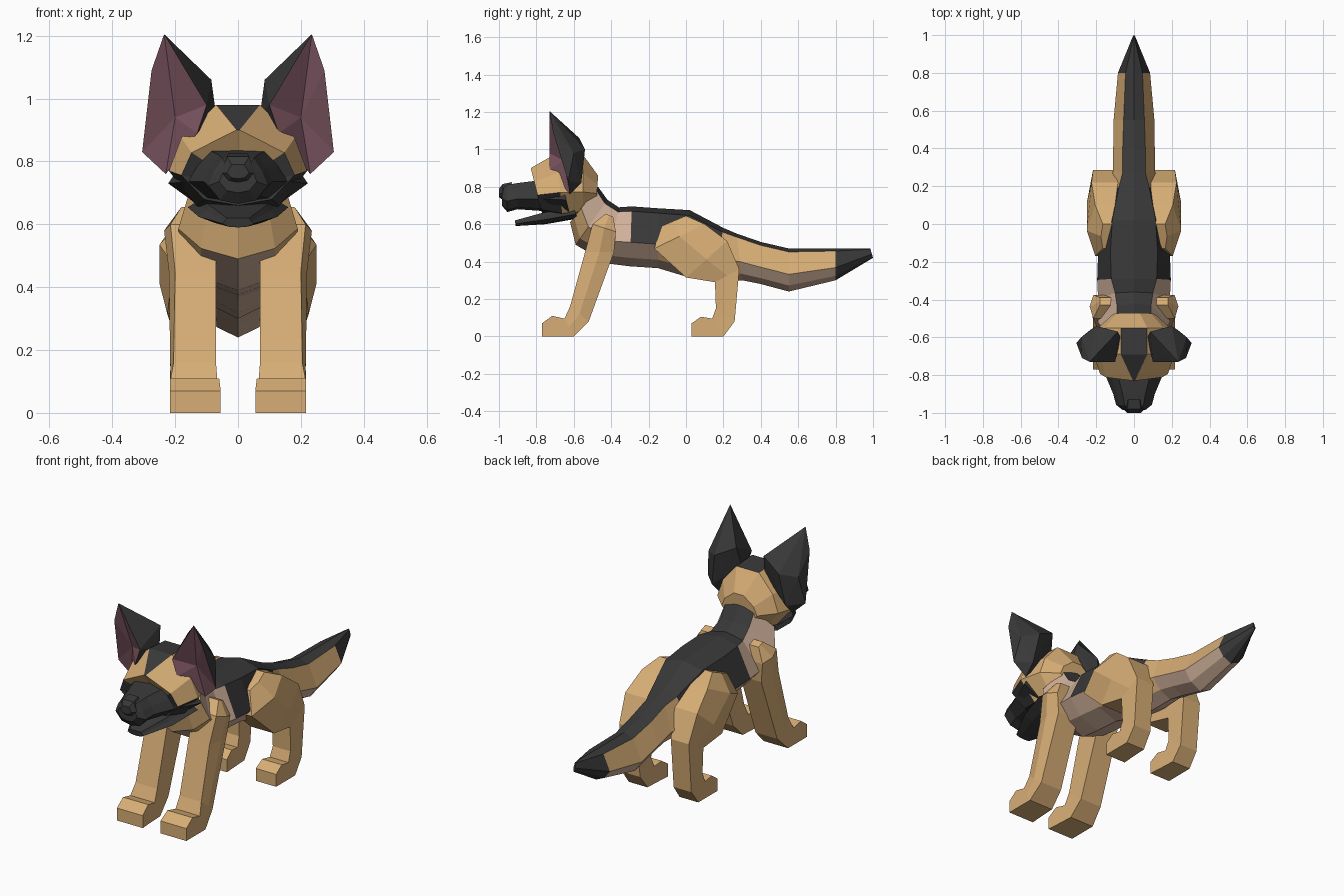
import bpy
import bmesh
from mathutils import Vector

cube = bpy.data.objects.get("Cube")
if cube:
    bpy.data.objects.remove(cube)


def make_material(name, rgb):
    mat = bpy.data.materials.new(name)
    mat.use_nodes = True
    colour = (*rgb, 1)
    mat.diffuse_color = colour
    mat.node_tree.nodes["Principled BSDF"].inputs["Base Color"].default_value = colour
    return mat


TAN, BLACK, CREAM, PINK = range(4)
MATERIALS = [
    make_material("tan fur", (.68, .42, .18)),
    make_material("black fur", (.04, .04, .04)),
    make_material("cream fur", (.62, .43, .32)),
    make_material("inner ear pink", (.21, .095, .125)),
]


def finish(name, bm):
    """Turn a bmesh into a flat shaded object."""
    bmesh.ops.recalc_face_normals(bm, faces=bm.faces[:])
    mesh = bpy.data.meshes.new(name)
    bm.to_mesh(mesh)
    bm.free()
    for mat in MATERIALS:
        mesh.materials.append(mat)
    obj = bpy.data.objects.new(name, mesh)
    bpy.context.collection.objects.link(obj)
    return obj


def loft(name, rings, colour):
    """Skin closed rings; colour(ring, column) gives each face its material."""
    bm = bmesh.new()
    loops = [[bm.verts.new(p) for p in ring] for ring in rings]
    count = len(loops[0])
    for i, (a, b) in enumerate(zip(loops, loops[1:])):
        for j in range(count):
            k = (j + 1) % count
            face = bm.faces.new((a[j], a[k], b[k], b[j]))
            face.material_index = colour(i, min(j, count - 1 - j))
    for i, ring in ((0, loops[0]), (len(loops) - 2, loops[-1])):
        bm.faces.new(ring).material_index = colour(i, count // 2 - 1)
    return finish(name, bm)


def symmetric_ring(station, profile):
    """Ring from a top point, a bottom point, a half width and a top half width."""
    y_top, z_top, y_bot, z_bot, width, top_width = station
    top, bottom = Vector((0, y_top, z_top)), Vector((0, y_bot, z_bot))
    half = [(top_width, profile[0][1])]
    half += [(width * x, depth) for x, depth in profile[1:]]
    left = [top.lerp(bottom, d) + Vector((x, 0, 0)) for x, d in half]
    right = [Vector((-p.x, p.y, p.z)) for p in reversed(left)]
    return [top, *left, bottom, *right]


def symmetric_loft(name, stations, profile, colour):
    return loft(name, [symmetric_ring(s, profile) for s in stations], colour)


BODY_PROFILE = [(1, .08), (1, .6), (.62, .86)]
HEAD_PROFILE = [(1, 0), (.82, .3), (1, .6), (.6, .92)]


# Body and tail: neck to tail tip
def body_colour(ring, column):
    if ring == 10 or column == 0:
        return BLACK
    if column == 1:
        if ring < 3:
            return CREAM
        return BLACK if ring < 6 else TAN
    if ring == 0 or (column == 2 and ring in (1, 4, 5, 6)):
        return TAN
    return CREAM


symmetric_loft("body_and_tail", [
    (-.47, .80, -.62, .61, .16, .09),
    (-.42, .73, -.59, .49, .19, .09),
    (-.36, .69, -.42, .39, .19, .10),
    (-.29, .695, -.30, .375, .195, .12),
    (-.15, .685, -.15, .365, .19, .125),
    (.02, .675, 0, .32, .17, .115),
    (.20, .58, .15, .30, .13, .08),
    (.27, .55, .30, .30, .11, .06),
    (.40, .505, .40, .28, .11, .06),
    (.55, .47, .55, .24, .108, .055),
    (.80, .47, .80, .30, .085, .045),
    (.985, .47, 1, .42, .006, .003),
], BODY_PROFILE, body_colour)


# Head with dark forehead and dark lower face
def head_colour(ring, column):
    if column == 0 and ring in (1, 2):
        return BLACK
    if (ring == 2 and column > 2) or (ring == 3 and column > 1):
        return BLACK
    return TAN


symmetric_loft("head", [
    (-.47, .86, -.48, .70, .11, .03),
    (-.55, .97, -.55, .64, .19, .07),
    (-.69, .98, -.66, .63, .22, .07),
    (-.83, .90, -.77, .66, .18, .005),
    (-.78, .83, -.77, .68, .10, .005),
], HEAD_PROFILE, head_colour)


def all_black(ring, column):
    return BLACK


# Muzzle, nose and open lower jaw
symmetric_loft("muzzle", [
    (-.67, .85, -.62, .65, .222, .13),
    (-.78, .835, -.76, .67, .165, .09),
    (-.90, .82, -.90, .68, .11, .06),
    (-.96, .81, -.955, .665, .095, .05),
    (-.985, .79, -.985, .70, .06, .035),
], HEAD_PROFILE, all_black)
symmetric_loft("nose", [
    (-.93, .825, -.95, .74, .05, .03),
    (-.98, .815, -.98, .73, .055, .035),
    (-1, .79, -1, .745, .035, .02),
], HEAD_PROFILE, all_black)
symmetric_loft("lower_jaw", [
    (-.60, .69, -.58, .63, .16, .11),
    (-.77, .66, -.75, .60, .125, .09),
    (-.915, .62, -.91, .59, .05, .035),
], HEAD_PROFILE, all_black)


# Legs: front edge, back edge, inner x, outer x and outward bulge per section
def leg_ring(section, side):
    y_front, z_front, y_back, z_back, inner, outer, bulge = section
    y_mid, z_mid = (y_front + y_back) / 2, (z_front + z_back) / 2
    return [Vector((side * x, y, z)) for x, y, z in (
        (inner, y_front, z_front), (inner, y_back, z_back),
        (outer, y_back, z_back), (outer + bulge, y_mid, z_mid),
        (outer, y_front, z_front))]


FRONT_LEG = [
    (-.77, .07, -.77, 0, .055, .217, 0),
    (-.715, .11, -.70, 0, .06, .217, 0),
    (-.65, .095, -.60, 0, .065, .217, 0),
    (-.62, .16, -.52, .08, .07, .205, .01),
    (-.54, .45, -.385, .45, .07, .20, .02),
    (-.50, .60, -.375, .56, .07, .215, .02),
    (-.43, .655, -.39, .64, .07, .18, 0),
]
HIND_LEG = [
    (.03, .07, .03, 0, .09, .217, 0),
    (.08, .105, .10, 0, .095, .217, 0),
    (.14, .095, .20, 0, .10, .217, 0),
    (.16, .15, .26, .08, .105, .215, 0),
    (.155, .29, .285, .36, .105, .217, 0),
    (0, .315, .22, .51, .08, .225, .025),
    (-.17, .47, .10, .60, .08, .205, .045),
    (-.13, .59, 0, .645, .08, .165, .01),
]

# Ears: hull of rim and back points, with a hollow front
EAR_RIM = [(.235, -.73, 1.205), (.275, -.71, 1.09), (.305, -.63, .83),
           (.23, -.62, .76), (.13, -.73, .89), (.10, -.73, .98)]
EAR_BACK = [(.175, -.68, 1.14), (.085, -.57, 1.06), (.20, -.54, 1.0),
            (.23, -.56, .82), (.07, -.60, .95), (.28, -.60, .98)]
EAR_HOLLOW = (.20, -.655, .94)


def make_ear(name, side):
    bm = bmesh.new()
    points = [Vector((side * x, y, z)) for x, y, z in EAR_RIM + EAR_BACK]
    verts = [bm.verts.new(p) for p in points]
    rim = set(verts[:len(EAR_RIM)])
    bmesh.ops.convex_hull(bm, input=verts)
    for face in bm.faces:
        face.material_index = BLACK
    front = [f for f in bm.faces if rim.issuperset(f.verts)]
    bmesh.ops.delete(bm, geom=front, context="FACES")
    x, y, z = EAR_HOLLOW
    centre = bm.verts.new((side * x, y, z))
    for edge in [e for e in bm.edges if e.is_boundary]:
        bm.faces.new((*edge.verts, centre)).material_index = PINK
    bmesh.ops.delete(bm, geom=[v for v in bm.verts if not v.link_faces], context="VERTS")
    return finish(name, bm)


for label, side in (("left", 1), ("right", -1)):
    for part, sections in (("front_leg", FRONT_LEG), ("hind_leg", HIND_LEG)):
        loft(f"{label}_{part}", [leg_ring(s, side) for s in sections],
             lambda ring, column: TAN)
    make_ear(f"{label}_ear", side)
